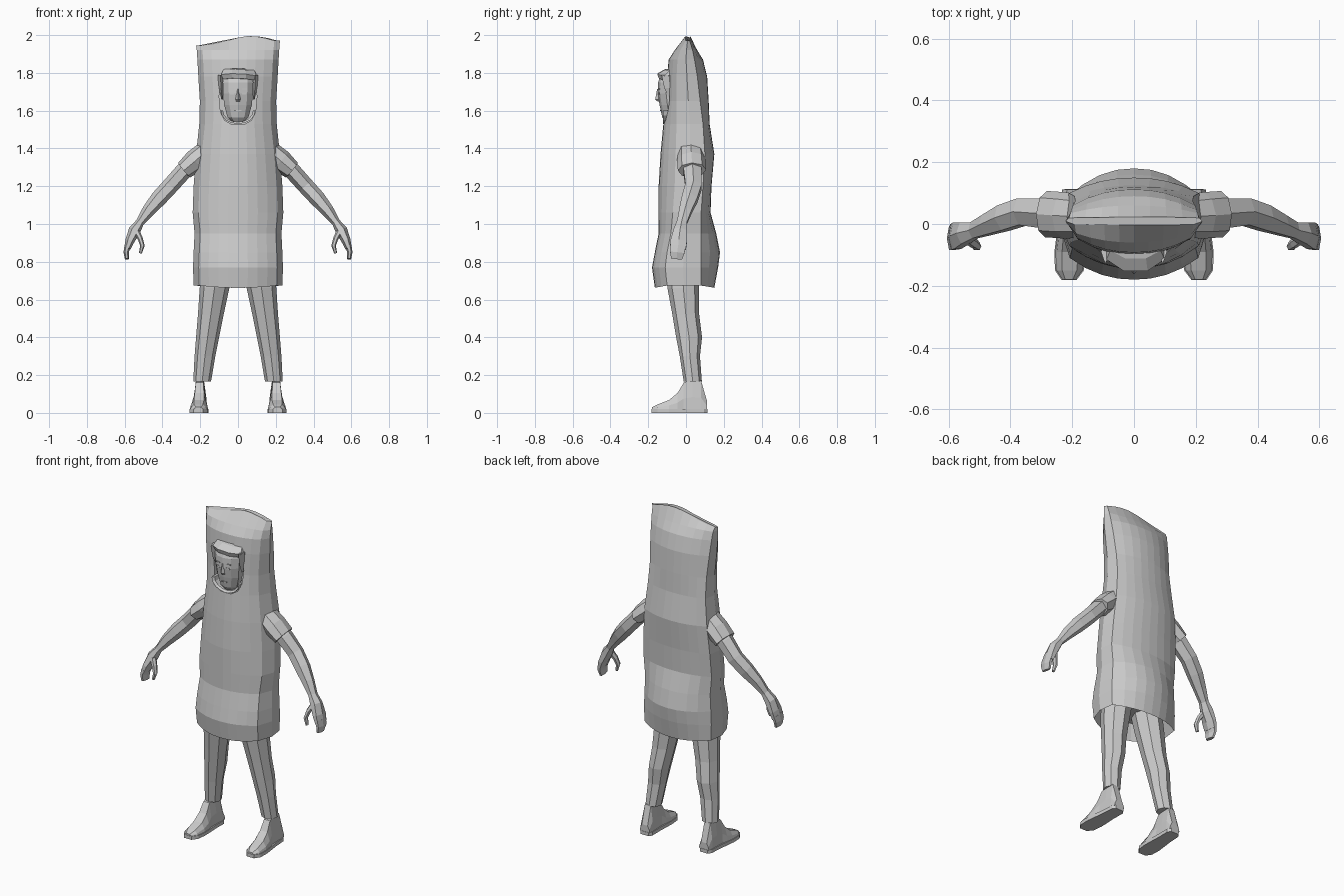
import bpy, bmesh, math
from mathutils import Vector

grey = bpy.data.materials.new("plain grey")
grey.diffuse_color = (0.6, 0.6, 0.6, 1)


def loft(name, rings, mirror=False):
    """Skin a closed solid through rings of equal point count."""
    bm = bmesh.new()
    vs = [[bm.verts.new(p) for p in ring] for ring in rings]
    n = len(vs[0])
    for a, b in zip(vs, vs[1:]):
        for i in range(n):
            j = (i + 1) % n
            bm.faces.new((a[i], a[j], b[j], b[i]))
    bm.faces.new(vs[0][::-1])
    bm.faces.new(vs[-1])
    bmesh.ops.recalc_face_normals(bm, faces=bm.faces)
    me = bpy.data.meshes.new(name)
    bm.to_mesh(me)
    bm.free()
    me.materials.append(grey)
    ob = bpy.data.objects.new(name, me)
    bpy.context.collection.objects.link(ob)
    if mirror:
        ob.modifiers.new("mirror", 'MIRROR')
    return ob


def oval(z, x, hw, y0, y1, n=8, turn=0.0, tilt=0.0):
    """Level ring from x-hw to x+hw and y0 to y1; tilt raises it towards the back."""
    pts = []
    for i in range(n):
        a = 2 * math.pi * i / n + turn
        y = (y0 + y1) / 2 + (y1 - y0) / 2 * math.sin(a)
        pts.append((x + hw * math.cos(a), y, z + tilt * (y - y0)))
    return pts


def tube(name, stations, n=6, mirror=True):
    """Limb along (x, y, z, radius across, radius in y)."""
    c = [Vector(s[:3]) for s in stations]
    rings = []
    for i, s in enumerate(stations):
        d = c[min(i + 1, len(c) - 1)] - c[max(i - 1, 0)]
        u = Vector((d.z, 0, -d.x)).normalized()
        v = d.cross(u).normalized()
        rings.append([c[i] + u * s[3] * math.cos(2 * math.pi * k / n)
                      + v * s[4] * math.sin(2 * math.pi * k / n) for k in range(n)])
    return loft(name, rings, mirror)


# Costume body: z, half width, front, side panel front, side panel back, back
LEVELS = [
    (0.67, 0.235, -0.165, -0.10, 0.08, 0.15),
    (0.77, 0.238, -0.18, -0.11, 0.08, 0.17),
    (0.85, 0.235, -0.165, -0.10, 0.08, 0.18),
    (0.95, 0.230, -0.145, -0.08, 0.08, 0.16),
    (1.06, 0.240, -0.145, -0.07, 0.08, 0.13),
    (1.20, 0.235, -0.145, -0.06, 0.09, 0.135),
    (1.37, 0.222, -0.135, -0.055, 0.10, 0.15),
    (1.53, 0.205, -0.12, -0.05, 0.09, 0.125),
    (1.65, 0.202, -0.105, -0.05, 0.075, 0.12),
    (1.78, 0.210, -0.10, -0.05, 0.06, 0.112),
    (1.87, 0.215, -0.092, -0.045, 0.045, 0.09),
    (1.92, 0.218, -0.06, -0.03, 0.035, 0.06),
]


def body_ring(z, w, yf, ef, eb, yb, zf=lambda t: 0):
    ts = [i / 4 - 1 for i in range(9)]
    front = [((w - 0.03) * t, yf + (ef - yf) * abs(t) ** 2.2, z + zf(t)) for t in ts]
    back = [((w - 0.012) * t, yb + (eb - yb) * abs(t) ** 2.2, z + zf(t)) for t in ts[::-1]]
    ym = (ef + eb) / 2
    return front + [(w, ym, z + zf(1))] + back + [(-w, ym, z + zf(-1))]


rings = [body_ring(0.76, 0.20, -0.14, -0.07, 0.05, 0.13)]       # inside of the hem
rings += [body_ring(*LEVELS[0], zf=lambda t: 0.012 * t * t - 0.008)]
rings += [body_ring(*l) for l in LEVELS[1:]]
rings += [body_ring(1.97, 0.222, -0.003, -0.002, 0.02, 0.023,
                    zf=lambda t: 0.025 * math.cos((t - 0.35) * 2.4))]
body = loft("costume_body", rings)

# Face opening cut into the front
outline = []
for i in range(14):
    a = 2 * math.pi * i / 14
    c, s = math.cos(a), math.sin(a)
    outline.append((0.1 * math.copysign(abs(c) ** 0.7, c), 1.675 + 0.15 * math.copysign(abs(s) ** 0.75, s)))
cutter = loft("face_cutter", [[(x, y, z) for x, z in outline] for y in (-0.3, -0.035)])
cutter.hide_render = True
cut = body.modifiers.new("face opening", 'BOOLEAN')
cut.operation = 'DIFFERENCE'
cut.solver = 'EXACT'
cut.object = cutter
bpy.context.view_layer.objects.active = body
bpy.ops.object.modifier_apply(modifier=cut.name)
bpy.data.objects.remove(cutter)

# Collar lip under the chin
lip = []
for i in range(9):
    a = math.pi + math.pi * i / 8
    x, z = 0.092 * math.cos(a), 1.60 + 0.07 * math.sin(a)
    k = 0.86
    lip.append([(x, -0.123, z), (x * k, -0.112, 1.60 + (z - 1.60) * k),
                (x * k, -0.05, 1.60 + (z - 1.60) * k), (x, -0.05, z)])
loft("collar_lip", lip)

# Head
loft("head", [oval(z, 0, w, f, -0.02, 10, math.pi / 2) for z, w, f in (
    (1.54, 0.032, -0.108), (1.565, 0.058, -0.126), (1.63, 0.077, -0.14),
    (1.69, 0.083, -0.15), (1.75, 0.085, -0.148), (1.80, 0.078, -0.13))])
# Hair with a jutting fringe
loft("hair", [[(x, y, z - 0.2 * max(x, 0) * 0.8 - 0.1 * max(-x, 0)) for x, y, z in r] for r in (
    oval(1.775, 0.005, 0.092, -0.148, -0.02, 8, math.pi / 8),
    oval(1.80, 0.005, 0.102, -0.157, -0.02, 8, math.pi / 8),
    oval(1.822, 0.005, 0.088, -0.115, -0.02, 8, math.pi / 8, 0.2))])
# Side locks
loft("side_lock", [oval(z, x, w, f, -0.05, 4) for z, x, w, f in (
    (1.66, 0.084, 0.004, -0.085), (1.72, 0.09, 0.012, -0.115), (1.79, 0.093, 0.014, -0.13))], True)
# Nose, eyes, brows and mouth
loft("nose", [oval(z, 0, w, f, -0.13, 4) for z, w, f in (
    (1.648, 0.01, -0.15), (1.66, 0.013, -0.163), (1.715, 0.006, -0.153))])


def plate(name, x, z, w, h, y, mirror=True):
    loft(name, [[(x - w, yy, z - h), (x + w, yy + 0.003, z - h),
                 (x + w, yy + 0.003, z + h), (x - w, yy, z + h)] for yy in (y, y + 0.006)], mirror)


plate("eye", 0.032, 1.69, 0.010, 0.005, -0.146)
plate("brow", 0.034, 1.715, 0.014, 0.003, -0.147)
plate("mouth", 0, 1.60, 0.018, 0.003, -0.138, False)

# Short sleeves
tube("sleeve", [(0.17, 0.025, 1.385, 0.055, 0.07), (0.225, 0.028, 1.335, 0.062, 0.075),
                (0.285, 0.032, 1.285, 0.05, 0.075)], 8)
# Arms
tube("arm", [(0.22, 0.032, 1.34, 0.045, 0.055), (0.29, 0.035, 1.278, 0.045, 0.055),
             (0.36, 0.04, 1.20, 0.044, 0.05), (0.42, 0.02, 1.135, 0.043, 0.048),
             (0.475, -0.003, 1.07, 0.034, 0.038), (0.522, -0.022, 1.005, 0.021, 0.03)])
# Hands with curled fingers and thumb
tube("palm", [(0.515, -0.02, 1.015, 0.021, 0.03), (0.548, -0.03, 0.965, 0.032, 0.04),
              (0.573, -0.038, 0.91, 0.024, 0.05), (0.586, -0.042, 0.87, 0.017, 0.048)])
tube("fingers", [(0.584, -0.042, 0.885, 0.017, 0.048), (0.592, -0.046, 0.85, 0.014, 0.044),
                 (0.588, -0.05, 0.815, 0.011, 0.034)])
tube("thumb", [(0.54, -0.045, 0.965, 0.017, 0.02), (0.518, -0.062, 0.925, 0.014, 0.018),
               (0.506, -0.072, 0.885, 0.012, 0.015), (0.517, -0.074, 0.845, 0.008, 0.01)])

# Legs: z, inner x, outer x, front y, back y
loft("leg", [oval(z, (a + b) / 2, (b - a) / 2, f, k, 8) for z, a, b, f, k in (
    (0.78, 0.02, 0.19, -0.11, 0.07), (0.66, 0.046, 0.203, -0.098, 0.07),
    (0.52, 0.076, 0.212, -0.072, 0.07), (0.40, 0.10, 0.222, -0.052, 0.085),
    (0.30, 0.12, 0.23, -0.033, 0.074), (0.165, 0.143, 0.237, -0.012, 0.084))], True)

# Shoes: rows along the foot of y, half width, top height
shoe = []
for y, w, h in ((-0.18, 0.022, 0.03), (-0.15, 0.043, 0.045), (-0.09, 0.048, 0.068),
                (-0.045, 0.044, 0.105), (-0.012, 0.036, 0.16), (0.035, 0.036, 0.18),
                (0.08, 0.036, 0.17), (0.112, 0.034, 0.06)):
    cx = 0.203 - 0.04 * y
    m = 0.02 + 0.4 * (h - 0.02)
    shoe.append([(cx - w, y, 0.02), (cx - w * 0.9, y, m), (cx - w * 0.55, y, h),
                 (cx + w * 0.55, y, h), (cx + w * 0.9, y, m), (cx + w, y, 0.02)])
loft("shoe", shoe, True)
# Soles
loft("sole", [[(0.203 - 0.04 * y + x, y, z) for x, y in (
    (-0.024, -0.182), (0.024, -0.182), (0.047, -0.15), (0.051, -0.09), (0.042, 0.02), (0.04, 0.095),
    (0.026, 0.114), (-0.026, 0.114), (-0.04, 0.095), (-0.042, 0.02), (-0.051, -0.09), (-0.047, -0.15))]
    for z in (0, 0.021)], True)
